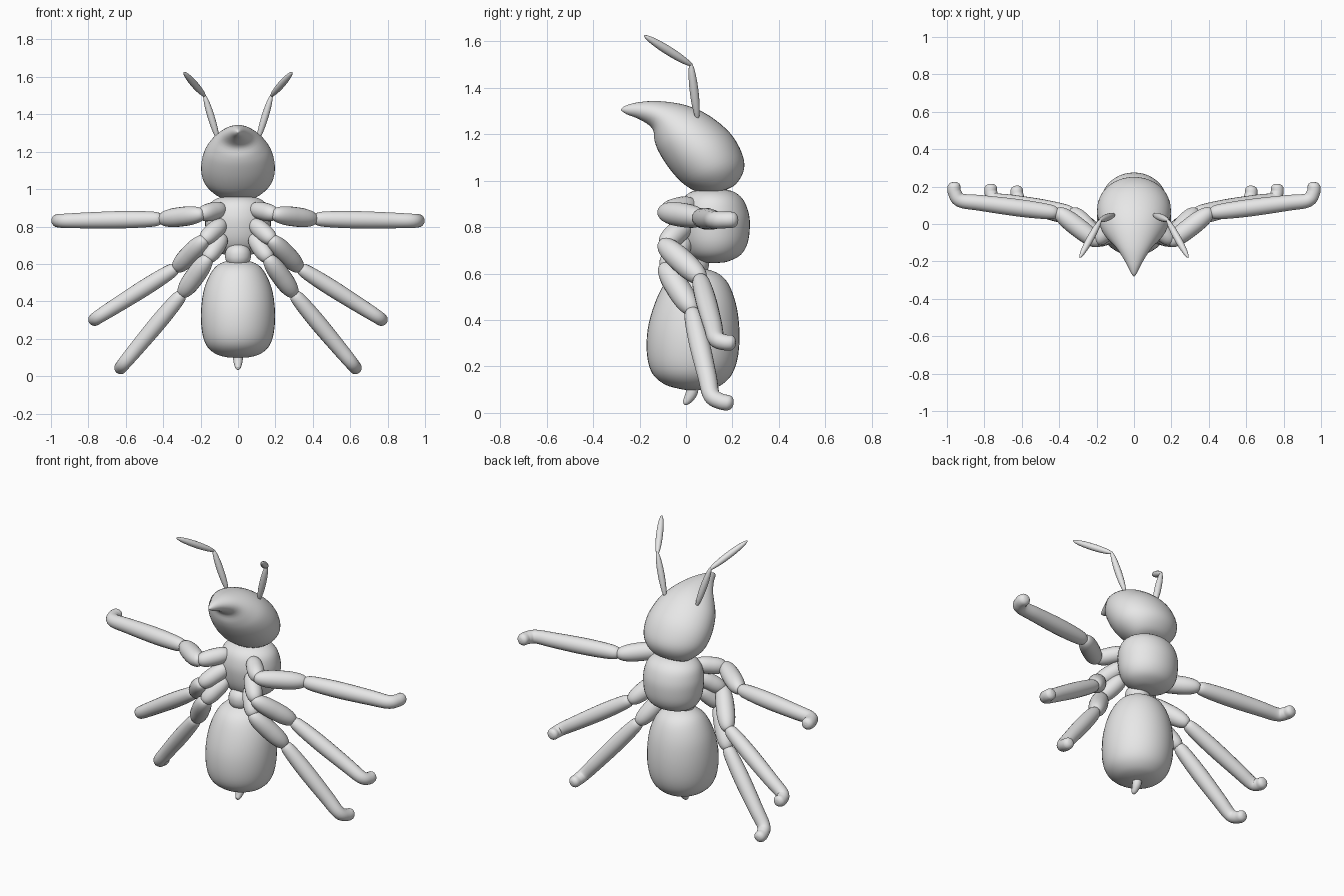
import bpy, bmesh, math
from mathutils import Vector

grey = bpy.data.materials.new("grey")
grey.diffuse_color = (0.8, 0.8, 0.8, 1)


def spline(rows, steps=4):
    """Catmull-Rom resampling of rows of numbers."""
    rows = [Vector(r) for r in rows]
    p = [2 * rows[0] - rows[1]] + rows + [2 * rows[-1] - rows[-2]]
    out = []
    for i in range(1, len(p) - 2):
        for s in range(steps):
            t = s / steps
            out.append(0.5 * (2 * p[i] + (p[i + 1] - p[i - 1]) * t
                       + (2 * p[i - 1] - 5 * p[i] + 4 * p[i + 1] - p[i + 2]) * t * t
                       + (3 * p[i] - p[i - 1] - 3 * p[i + 1] + p[i + 2]) * t ** 3))
    return out + [rows[-1]]


def loft(name, rings):
    """Skin closed rings of points and cap both ends."""
    bm = bmesh.new()
    loops = [[bm.verts.new(co) for co in ring] for ring in rings]
    n = len(loops[0])
    for a, b in zip(loops, loops[1:]):
        for i in range(n):
            j = (i + 1) % n
            bm.faces.new((a[i], a[j], b[j], b[i]))
    bm.faces.new(loops[0])
    bm.faces.new(loops[-1])
    bmesh.ops.recalc_face_normals(bm, faces=bm.faces)
    for f in bm.faces:
        f.smooth = True
    me = bpy.data.meshes.new(name)
    bm.to_mesh(me)
    bm.free()
    me.materials.append(grey)
    ob = bpy.data.objects.new(name, me)
    bpy.context.collection.objects.link(ob)
    return ob


def body(name, rows, n=40):
    """Rows: y and z of two opposite points on the midline, then half width."""
    rings = []
    for y1, z1, y2, z2, w in spline(rows):
        c = Vector((0, (y1 + y2) / 2, (z1 + z2) / 2))
        h = Vector((0, (y1 - y2) / 2, (z1 - z2) / 2))
        rings.append([c + h * math.cos(a) + Vector((max(w, 0.001) * math.sin(a), 0, 0))
                      for a in (math.tau * i / n for i in range(n))])
    return loft(name, rings)


def tube(name, path, n=20):
    """Round tube through rows of x, y, z, radius."""
    pts = spline(path, 6)
    pos = [Vector(p[:3]) for p in pts]
    rings, side = [], None
    for i, p in enumerate(pos):
        d = (pos[min(i + 1, len(pos) - 1)] - pos[max(i - 1, 0)]).normalized()
        side = d.orthogonal() if side is None else side - d * side.dot(d)
        side.normalize()
        up = d.cross(side)
        r = max(pts[i][3], 0.001)
        rings.append([p + r * (side * math.cos(a) + up * math.sin(a))
                      for a in (math.tau * k / n for k in range(n))])
    return loft(name, rings)


def bean(name, a, b, r, power=2.6):
    """Rounded segment from a to b."""
    a, b = Vector(a), Vector(b)
    rows = []
    for k in range(13):
        u = -math.cos(math.pi * k / 12)
        rows.append((*a.lerp(b, (u + 1) / 2), r * (1 - abs(u) ** power) ** (1 / power)))
    return tube(name, rows)


# Head drawn out into a hooked beak
body("head", [
    (-0.28, 1.308, -0.279, 1.302, 0.003), (-0.262, 1.322, -0.255, 1.286, 0.018),
    (-0.21, 1.337, -0.20, 1.264, 0.045), (-0.12, 1.343, -0.145, 1.225, 0.09),
    (0.0, 1.325, -0.135, 1.17, 0.14), (0.10, 1.28, -0.115, 1.12, 0.178),
    (0.19, 1.205, -0.07, 1.05, 0.197), (0.24, 1.12, -0.015, 0.99, 0.188),
    (0.25, 1.05, 0.04, 0.955, 0.15), (0.215, 0.985, 0.09, 0.94, 0.095),
    (0.16, 0.955, 0.14, 0.945, 0.01)])

# Thorax
body("thorax", [
    (0.13, 0.968, 0.11, 0.968, 0.01), (0.20, 0.955, 0.03, 0.955, 0.10),
    (0.245, 0.92, -0.015, 0.92, 0.152), (0.27, 0.86, -0.035, 0.86, 0.173),
    (0.275, 0.80, -0.035, 0.80, 0.175), (0.265, 0.73, -0.02, 0.73, 0.165),
    (0.235, 0.68, 0.01, 0.68, 0.135), (0.18, 0.652, 0.06, 0.652, 0.08),
    (0.13, 0.645, 0.11, 0.645, 0.01)])

# Waist, abdomen and stinger
bean("waist", (0, 0.03, 0.58), (0, 0.03, 0.71), 0.07, 2.2)
body("abdomen", [
    (0.06, 0.625, 0.04, 0.625, 0.01), (0.13, 0.605, -0.03, 0.605, 0.09),
    (0.18, 0.56, -0.09, 0.56, 0.14), (0.215, 0.47, -0.135, 0.47, 0.18),
    (0.23, 0.36, -0.165, 0.36, 0.197), (0.225, 0.25, -0.168, 0.25, 0.194),
    (0.20, 0.17, -0.145, 0.17, 0.172), (0.155, 0.122, -0.09, 0.122, 0.125),
    (0.10, 0.102, -0.02, 0.102, 0.065), (0.04, 0.098, 0.02, 0.098, 0.01)])
tube("stinger", [(0, 0.03, 0.14, 0.028), (0, 0.025, 0.09, 0.026),
                 (0, 0.01, 0.06, 0.02), (0, -0.005, 0.042, 0.012), (0, -0.01, 0.038, 0.002)])

# Legs: hip, knee, heel and toe, with shin radius
legs = {
    "front": ((0.08, 0.03, 0.895), (0.20, -0.095, 0.865), (0.42, 0.075, 0.838),
              (0.955, 0.13, 0.83), (0.965, 0.225, 0.832), 0.045),
    "middle": ((0.08, 0.01, 0.82), (0.185, -0.095, 0.725), (0.335, 0.075, 0.57),
               (0.765, 0.135, 0.305), (0.765, 0.215, 0.302), 0.043),
    "rear": ((0.08, 0.0, 0.745), (0.165, -0.09, 0.625), (0.305, 0.035, 0.43),
             (0.62, 0.115, 0.055), (0.63, 0.205, 0.04), 0.043),
}
for sx, label in ((1, "left"), (-1, "right")):
    for leg, (*pts, r) in legs.items():
        hip, hock, knee, heel, toe = [Vector((p[0] * sx, p[1], p[2])) for p in pts]
        part = f"{label}_{leg}_"
        bean(part + "hip", hip.lerp(hock, -0.05), hock.lerp(hip, -0.05), 0.048)
        bean(part + "thigh", hock.lerp(knee, -0.08), knee, 0.052)
        # Shin and upturned foot in one bent tube
        s = knee.lerp(hock, 0.1)
        bend = heel.lerp(toe, 0.4)
        tube(part + "shin", [
            (*s, 0.004), (*s.lerp(heel, 0.03), r * 0.65), (*s.lerp(heel, 0.12), r * 0.92),
            (*s.lerp(heel, 0.4), r * 1.04), (*s.lerp(heel, 0.75), r * 0.95),
            (*s.lerp(heel, 0.95), r * 0.85), (*bend, r * 0.8),
            (*heel.lerp(toe, 0.78), r * 0.75), (*heel.lerp(toe, 0.95), r * 0.45), (*toe, 0.002)])
    # Antenna of two slim segments
    bean(label + "_antenna_base", (0.105 * sx, 0.05, 1.26), (0.182 * sx, 0.02, 1.51), 0.019, 2)
    bean(label + "_antenna_tip", (0.175 * sx, 0.028, 1.495), (0.29 * sx, -0.18, 1.625), 0.019, 2)
